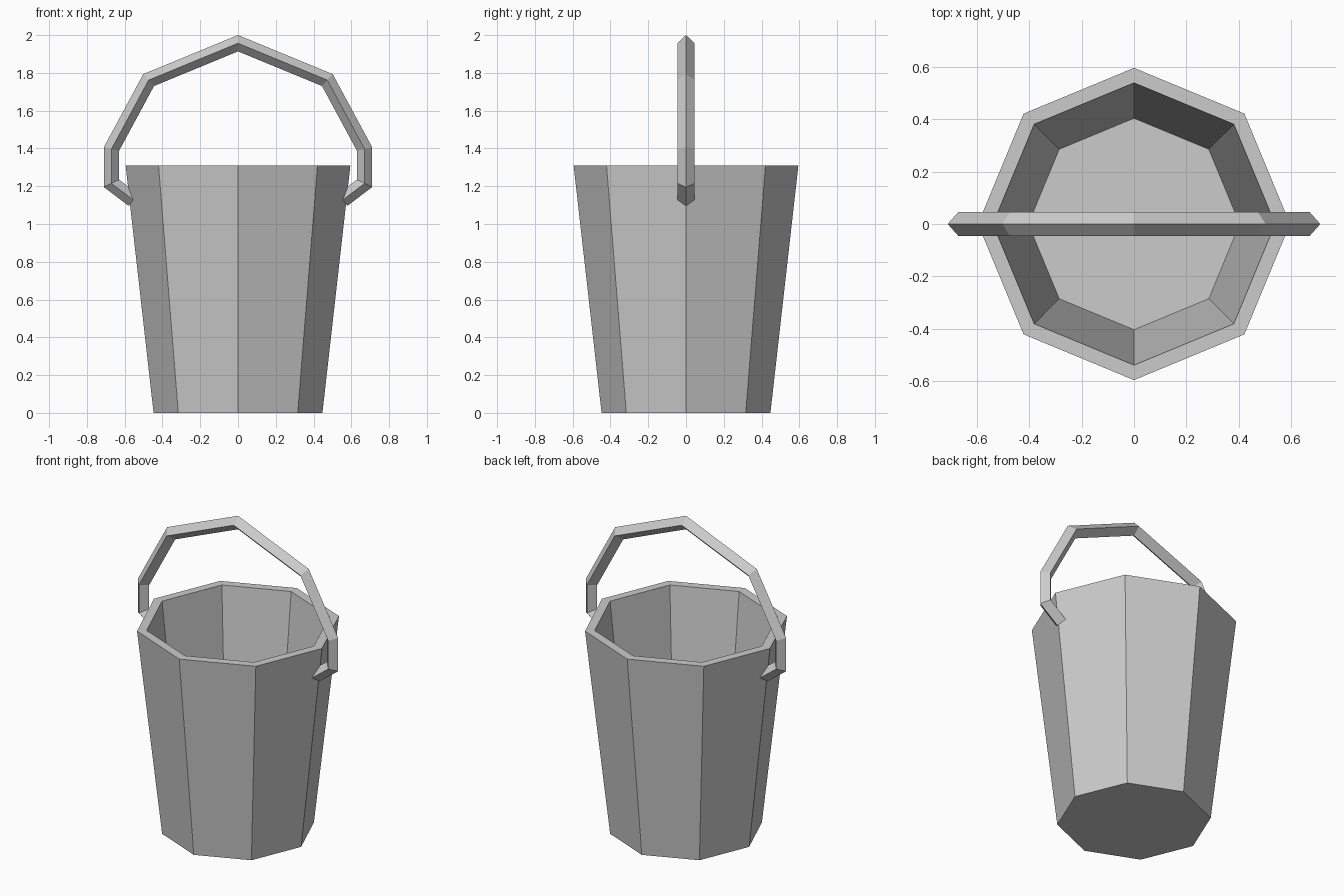
import bpy, bmesh
from math import cos, sin, tau
from mathutils import Vector

if "Cube" in bpy.data.objects:
    bpy.data.objects.remove(bpy.data.objects["Cube"])


def skin(name, rings):
    """Bridge successive rings of points and cap both ends."""
    bm = bmesh.new()
    loops = [[bm.verts.new(p) for p in ring] for ring in rings]
    n = len(loops[0])
    for a, b in zip(loops, loops[1:]):
        for i in range(n):
            j = (i + 1) % n
            bm.faces.new((a[i], a[j], b[j], b[i]))
    bm.faces.new(loops[0])
    bm.faces.new(loops[-1])
    bmesh.ops.recalc_face_normals(bm, faces=bm.faces)
    mesh = bpy.data.meshes.new(name)
    bm.to_mesh(mesh)
    bm.free()
    obj = bpy.data.objects.new(name, mesh)
    bpy.context.collection.objects.link(obj)
    return obj


def octagon(r, z):
    return [(r * cos(tau * i / 8), r * sin(tau * i / 8), z) for i in range(8)]


# Tapered bucket: outer wall, rim, inner wall, floor
skin("bucket", [octagon(0.447, 0), octagon(0.595, 1.31),
                octagon(0.538, 1.31), octagon(0.403, 0.07)])

# Handle: diamond section swept with mitred corners along a mirrored path
half = [(0.555, 1.128), (0.67, 1.215), (0.67, 1.397), (0.473, 1.762)]
path = half + [(0, 1.957)] + [(-x, z) for x, z in reversed(half)]
path = [Vector((x, 0, z)) for x, z in path]
R, WIDTH = 0.04, 0.045
side = Vector((0, WIDTH, 0))
rings = []
for i, p in enumerate(path):
    t_in = (p - path[max(i - 1, 0)]).normalized()
    t_out = (path[min(i + 1, len(path) - 1)] - p).normalized()
    tangent = (t_in + t_out).normalized()
    segment = t_out if t_out.length else t_in
    out = Vector((tangent.z, 0, -tangent.x)) * R / tangent.dot(segment)
    rings.append([p + out, p + side, p - out, p - side])
skin("handle", rings)
